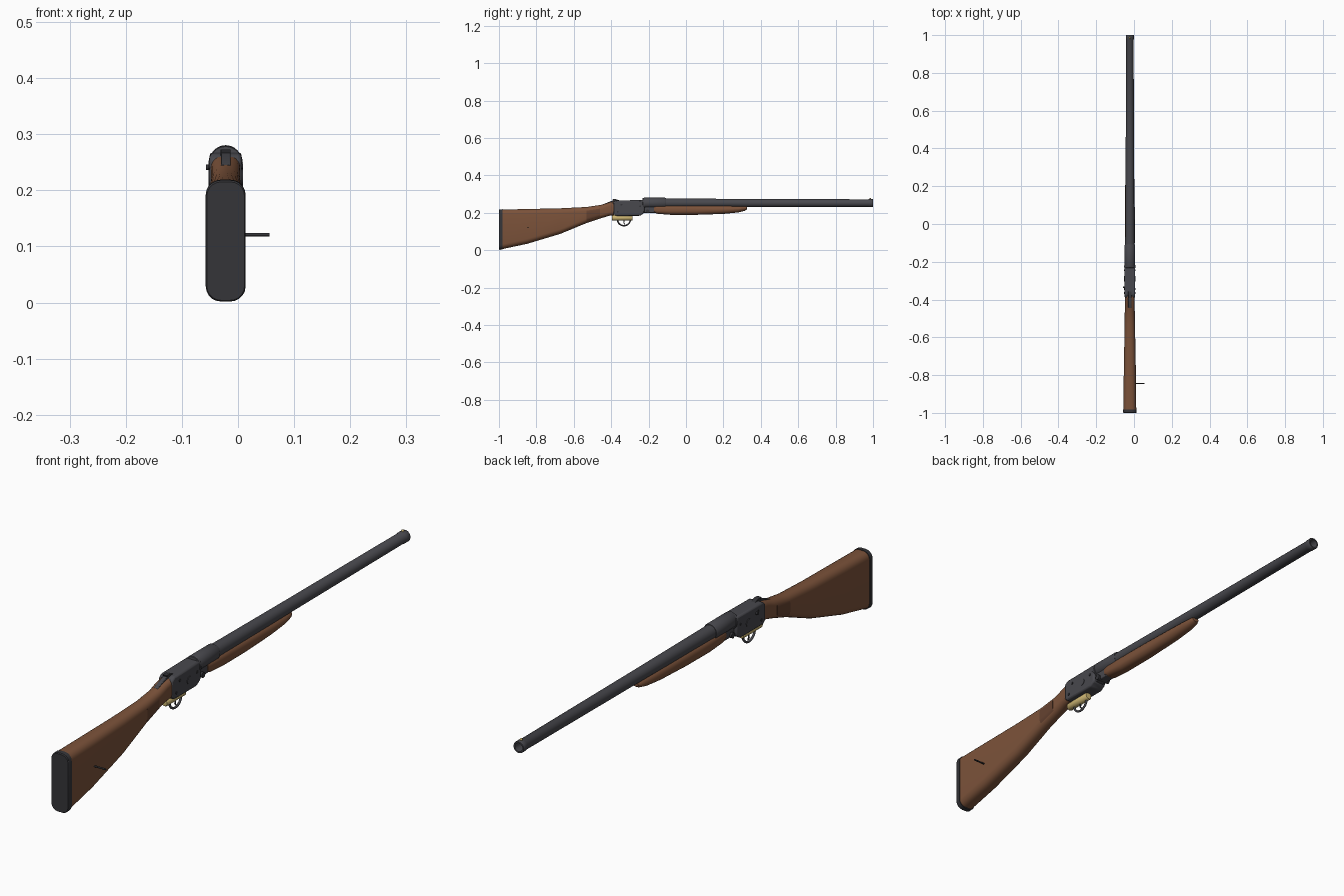
import bpy, bmesh, math
from mathutils import Vector

if "Cube" in bpy.data.objects:
    bpy.data.objects.remove(bpy.data.objects["Cube"])

CX = -0.022      # centre plane of the gun
BZ = 0.252       # bore axis height


def material(name, rgb):
    m = bpy.data.materials.new(name)
    m.diffuse_color = (*rgb, 1)
    m.use_nodes = True
    m.node_tree.nodes["Principled BSDF"].inputs["Base Color"].default_value = m.diffuse_color
    return m


WOOD = material("wood", (0.20, 0.085, 0.042))
GRIP = material("grip_wood", (0.13, 0.055, 0.03))
STEEL = material("steel", (0.065, 0.065, 0.075))
DARK = material("dark_rubber", (0.035, 0.035, 0.04))
BRASS = material("brass", (0.60, 0.46, 0.17))


def finish(name, bm, mat, smooth=35):
    bmesh.ops.recalc_face_normals(bm, faces=bm.faces)
    me = bpy.data.meshes.new(name)
    bm.to_mesh(me)
    bm.free()
    me.materials.append(mat)
    ob = bpy.data.objects.new(name, me)
    bpy.context.collection.objects.link(ob)
    bpy.ops.object.select_all(action='DESELECT')
    ob.select_set(True)
    bpy.context.view_layer.objects.active = ob
    bpy.ops.object.shade_smooth_by_angle(angle=math.radians(smooth))
    return ob


def loft(name, sections, mat, steps=5):
    """Rounded-rectangle rings along y: (y, z_bottom, z_top, half_width, roundness)."""
    bm = bmesh.new()
    rings = []
    for y, z0, z1, w, k in sections:
        h, zc = (z1 - z0) / 2, (z0 + z1) / 2
        r = k * w
        rz = min(r, h)
        ring = []
        for q, (sx, sz) in enumerate([(1, 1), (-1, 1), (-1, -1), (1, -1)]):
            for i in range(steps + 1):
                a = math.pi / 2 * (q + i / steps)
                ring.append(bm.verts.new((CX + sx * (w - r) + r * math.cos(a), y,
                                          zc + sz * (h - rz) + rz * math.sin(a))))
        rings.append(ring)
    n = len(rings[0])
    for a, b in zip(rings, rings[1:]):
        for i in range(n):
            bm.faces.new((a[i], a[(i + 1) % n], b[(i + 1) % n], b[i]))
    bm.faces.new(rings[0])
    bm.faces.new(rings[-1])
    return finish(name, bm, mat)


def lathe_y(name, profile, mat, z=BZ, n=32):
    """Revolve (y, radius) points about a line parallel to y."""
    bm = bmesh.new()
    rings = [[bm.verts.new((CX + r * math.cos(2 * math.pi * i / n), y,
                            z + r * math.sin(2 * math.pi * i / n))) for i in range(n)]
             for y, r in profile]
    for a, b in zip(rings, rings[1:]):
        for i in range(n):
            bm.faces.new((a[i], a[(i + 1) % n], b[(i + 1) % n], b[i]))
    bm.faces.new(rings[0])
    bm.faces.new(rings[-1])
    return finish(name, bm, mat)


def pin(name, x0, x1, y, z, r, mat, n=20):
    """Cylinder running across the gun from x0 to x1."""
    bm = bmesh.new()
    bmesh.ops.create_cone(bm, cap_ends=True, segments=n, radius1=r, radius2=r, depth=x1 - x0)
    for v in bm.verts:
        v.co = Vector(((x0 + x1) / 2 + v.co.z, y + v.co.x, z + v.co.y))
    return finish(name, bm, mat)


def plate(name, outline, w, mat, bevel=0.0):
    """Side outline of (y, z) points, extruded to half width w."""
    bm = bmesh.new()
    f = bm.faces.new([bm.verts.new((CX - w, y, z)) for y, z in outline])
    ext = bmesh.ops.extrude_face_region(bm, geom=[f])
    for v in ext["geom"]:
        if isinstance(v, bmesh.types.BMVert):
            v.co.x += 2 * w
    ob = finish(name, bm, mat)
    if bevel:
        b = ob.modifiers.new("bevel", 'BEVEL')
        b.width, b.segments = bevel, 2
    return ob


def tube(name, pts, r, mat):
    cu = bpy.data.curves.new(name, 'CURVE')
    cu.dimensions = '3D'
    cu.bevel_depth, cu.bevel_resolution, cu.use_fill_caps = r, 3, True
    sp = cu.splines.new('POLY')
    sp.points.add(len(pts) - 1)
    for p, (y, z) in zip(sp.points, pts):
        p.co = (CX, y, z, 1)
    cu.materials.append(mat)
    ob = bpy.data.objects.new(name, cu)
    bpy.context.collection.objects.link(ob)
    return ob


# Barrel with open bore, breech collar and front bead
lathe_y("barrel", [(-0.22, 0.025), (-0.1, 0.0245), (0.3, 0.0222), (0.975, 0.020), (0.978, 0.0215),
                   (0.998, 0.0215), (1.0, 0.0205), (1.0, 0.0155), (0.85, 0.015)], STEEL)
lathe_y("breech_collar", [(-0.228, 0.027), (-0.225, 0.0285), (-0.113, 0.0285), (-0.108, 0.026)], STEEL)
lathe_y("breech_rim", [(-0.232, 0.029), (-0.230, 0.0305), (-0.220, 0.0305), (-0.218, 0.029)], STEEL, z=0.249)
bm = bmesh.new()
bmesh.ops.create_uvsphere(bm, u_segments=16, v_segments=8, radius=0.005)
bmesh.ops.translate(bm, verts=bm.verts, vec=(CX, 0.985, 0.275))
finish("front_bead", bm, BRASS)

# Butt stock: shoulder section, grip panel and wrist
loft("butt_stock", [(-0.982, 0.006, 0.217, 0.034, 0.75), (-0.85, 0.034, 0.220, 0.033, 0.8),
                    (-0.67, 0.088, 0.224, 0.030, 0.85), (-0.53, 0.146, 0.231, 0.027, 0.9),
                    (-0.45, 0.172, 0.243, 0.025, 0.9), (-0.41, 0.184, 0.256, 0.0255, 0.8),
                    (-0.385, 0.187, 0.260, 0.026, 0.7)], WOOD)
loft("grip_panel", [(-0.532, 0.1475, 0.226, 0.0282, 0.85), (-0.46, 0.171, 0.236, 0.0268, 0.85)], GRIP)
loft("butt_plate", [(-1.0, 0.004, 0.215, 0.0335, 0.75), (-0.997, 0.002, 0.218, 0.0355, 0.75),
                    (-0.981, 0.003, 0.219, 0.0355, 0.75)], DARK)
pin("stock_stud", -0.02, 0.056, -0.845, 0.121, 0.003, DARK, 12)

# Receiver, rear tang and thumb lever
plate("receiver", [(-0.39, 0.196), (-0.378, 0.184), (-0.245, 0.184), (-0.222, 0.2),
                   (-0.222, 0.268), (-0.375, 0.266), (-0.39, 0.255)], 0.0285, STEEL, 0.006)
plate("upper_tang", [(-0.445, 0.238), (-0.445, 0.245), (-0.39, 0.267), (-0.36, 0.267), (-0.36, 0.25)],
      0.0085, STEEL, 0.0015)
plate("thumb_lever", [(-0.388, 0.262), (-0.393, 0.273), (-0.375, 0.273), (-0.35, 0.264)], 0.009, DARK, 0.001)

# Cross pins and screws on both sides
pin("main_pin", CX - 0.0305, CX + 0.0305, -0.29, 0.223, 0.014, STEEL, 24)
for i, (y, z) in enumerate([(-0.365, 0.205), (-0.345, 0.243), (-0.245, 0.235)]):
    pin(f"screw_{i + 1}", CX - 0.0305, CX + 0.0305, y, z, 0.005, DARK)
pin("side_button", -0.057, CX, -0.335, 0.241, 0.005, DARK)

# Hinge block under the breech
plate("hinge_block", [(-0.235, 0.2), (-0.16, 0.2), (-0.16, 0.236), (-0.235, 0.236)], 0.018, STEEL, 0.003)
pin("hinge_pin", CX - 0.026, CX + 0.026, -0.205, 0.208, 0.010, DARK, 24)

# Forend
loft("forend", [(-0.172, 0.203, 0.238, 0.021, 0.6), (-0.155, 0.195, 0.240, 0.0245, 0.7),
                (-0.08, 0.189, 0.242, 0.0265, 0.8), (0.05, 0.189, 0.242, 0.0265, 0.85),
                (0.20, 0.194, 0.240, 0.0245, 0.9), (0.28, 0.202, 0.238, 0.022, 0.95),
                (0.315, 0.211, 0.236, 0.018, 0.95), (0.326, 0.218, 0.234, 0.013, 0.95)], WOOD)

# Brass trigger plate, guard loop and trigger
lathe_y("trigger_plate", [(-0.396, 0.012), (-0.392, 0.0145), (-0.289, 0.0145), (-0.285, 0.012)],
        BRASS, z=0.173, n=24)
tube("trigger_guard", [(-0.332 + 0.034 * math.cos(a), 0.163 + 0.032 * math.sin(a))
                       for a in [math.pi * (1 + i / 20) for i in range(21)]], 0.0042, STEEL)
tube("trigger", [(-0.335, 0.168), (-0.331, 0.155), (-0.333, 0.146), (-0.327, 0.139)], 0.0028, DARK)
